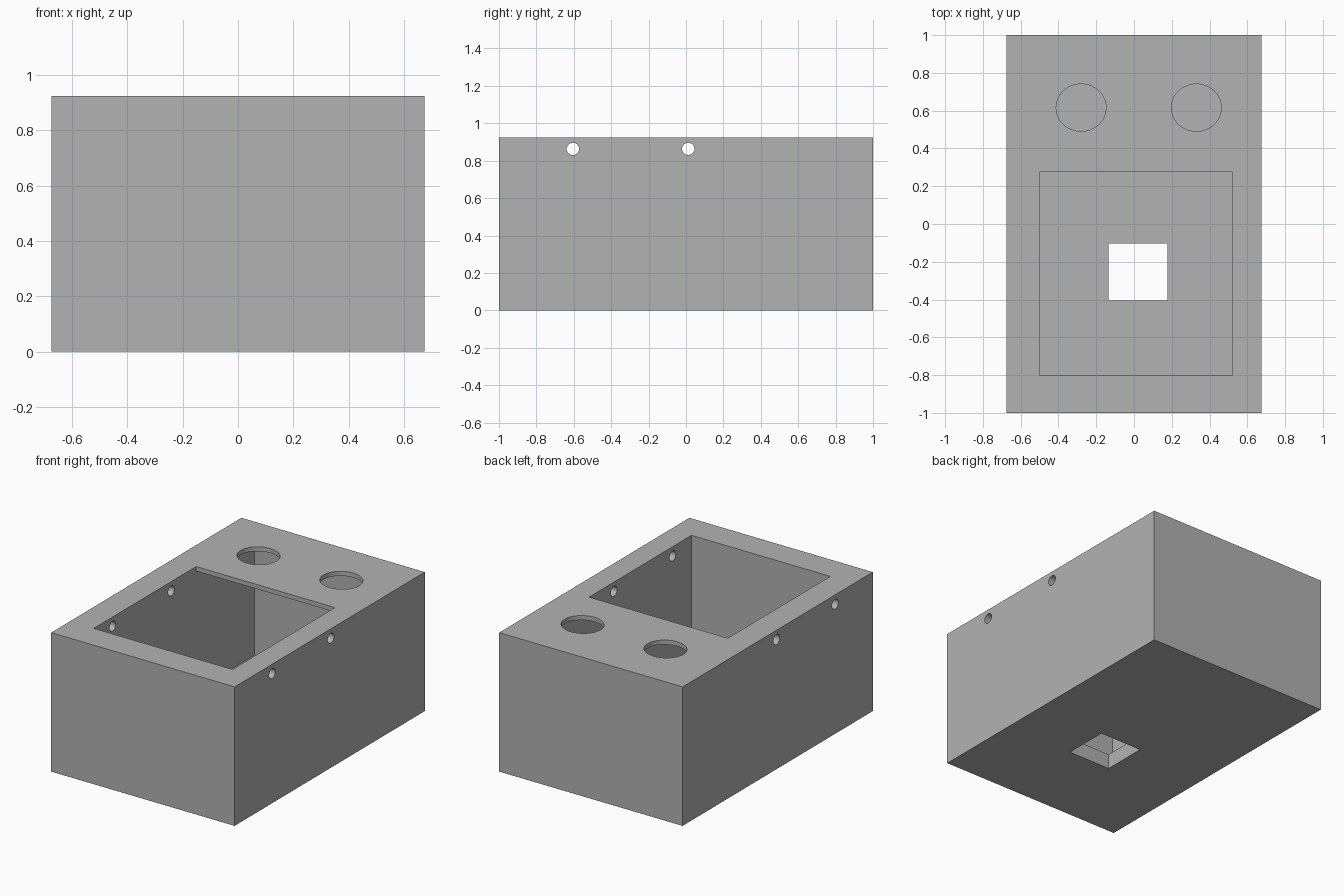
import bpy
import bmesh
from math import radians
from mathutils import Matrix, Vector

cube = bpy.data.objects.get("Cube")
if cube:
    bpy.data.objects.remove(cube, do_unlink=True)

WIDTH, DEPTH, HEIGHT = 1.35, 2.0, 0.925
FLOOR, LID = 0.1, 0.03

grey = bpy.data.materials.new("plain grey")
grey.use_nodes = True
colour = (0.448, 0.448, 0.448, 1)
grey.diffuse_color = colour
grey.node_tree.nodes["Principled BSDF"].inputs["Base Color"].default_value = colour


def make_object(name, bm):
    bmesh.ops.recalc_face_normals(bm, faces=bm.faces)
    mesh = bpy.data.meshes.new(name)
    bm.to_mesh(mesh)
    bm.free()
    mesh.materials.append(grey)
    obj = bpy.data.objects.new(name, mesh)
    bpy.context.collection.objects.link(obj)
    return obj


def box(name, low, high):
    low, high = Vector(low), Vector(high)
    bm = bmesh.new()
    place = Matrix.Translation((low + high) / 2) @ Matrix.Diagonal((*(high - low), 1))
    bmesh.ops.create_cube(bm, size=1, matrix=place)
    return make_object(name, bm)


def cylinder(name, centre, radii, length, turn=Matrix()):
    bm = bmesh.new()
    place = Matrix.Translation(centre) @ turn @ Matrix.Diagonal((*radii, 1, 1))
    bmesh.ops.create_cone(bm, cap_ends=True, segments=64, radius1=1, radius2=1,
                          depth=length, matrix=place)
    return make_object(name, bm)


def prism(name, profile, x_low, x_high):
    # Extrude a side profile across the width
    bm = bmesh.new()
    face = bm.faces.new([bm.verts.new((x_low, y, z)) for y, z in profile])
    grown = bmesh.ops.extrude_face_region(bm, geom=[face])["geom"]
    verts = [v for v in grown if isinstance(v, bmesh.types.BMVert)]
    bmesh.ops.translate(bm, verts=verts, vec=(x_high - x_low, 0, 0))
    return make_object(name, bm)


# Solid outer block
housing = box("housing", (-WIDTH / 2, -DEPTH / 2, 0), (WIDTH / 2, DEPTH / 2, HEIGHT))

# Cavity, open at the top in front and running under a thin lid at the back
front, lid_edge, back = -0.803, 0.274, 0.89
under, above = HEIGHT - LID, HEIGHT + 0.1
cutters = [prism("cavity_cutter",
                 [(front, FLOOR), (back, FLOOR), (back, under),
                  (lid_edge, under), (lid_edge, above), (front, above)],
                 -0.5, 0.522)]

# Square opening through the floor
cutters.append(box("floor_cutter", (-0.135, -0.406, -0.1), (0.178, -0.103, 0.2)))

# Two round holes in the lid
for x in (-0.28, 0.33):
    cutters.append(cylinder("lid_hole_cutter", (x, 0.616, HEIGHT), (0.132, 0.125), 0.2))

# Two small pin holes through both side walls
sideways = Matrix.Rotation(radians(90), 4, "Y")
for y in (-0.605, 0.012):
    cutters.append(cylinder("pin_hole_cutter", (0, y, 0.863), (0.033, 0.033), 2, sideways))

for cutter in cutters:
    cutter.hide_render = True
    cut = housing.modifiers.new(cutter.name, "BOOLEAN")
    cut.operation = "DIFFERENCE"
    cut.solver = "EXACT"
    cut.object = cutter

# Keep the cut result and drop the cutters
bpy.context.view_layer.update()
graph = bpy.context.evaluated_depsgraph_get()
result = bpy.data.meshes.new_from_object(housing.evaluated_get(graph))
housing.modifiers.clear()
housing.data = result
for cutter in cutters:
    bpy.data.objects.remove(cutter, do_unlink=True)
result.materials.clear()
result.materials.append(grey)

# Smooth the round holes, keep the box edges sharp
bpy.ops.object.select_all(action="DESELECT")
housing.select_set(True)
bpy.context.view_layer.objects.active = housing
bpy.ops.object.shade_smooth_by_angle(angle=radians(30))
